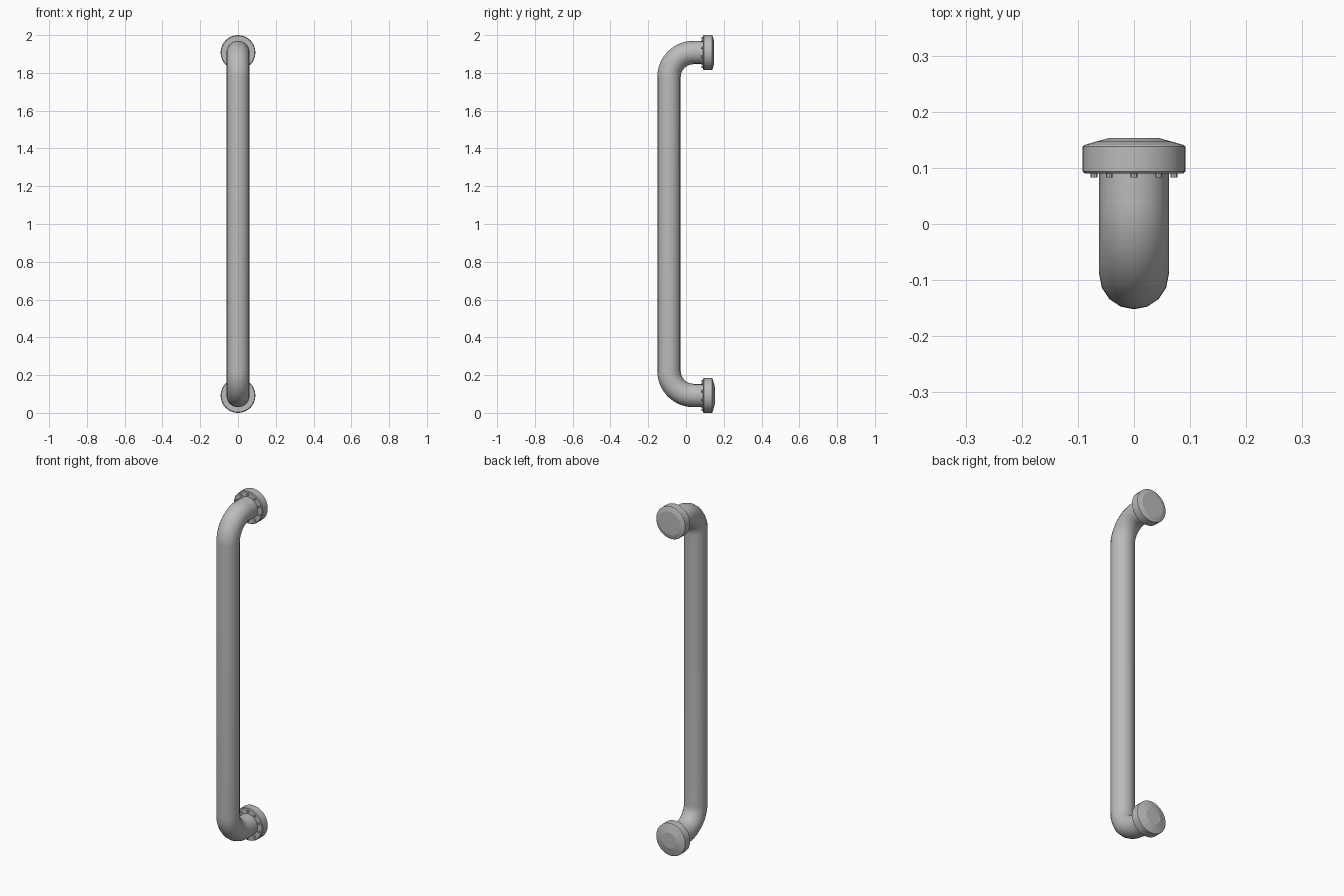
import bpy, bmesh, math
from mathutils import Matrix, Vector

cube = bpy.data.objects.get("Cube")
if cube:
    bpy.data.objects.remove(cube)

steel = bpy.data.materials.new("satin_grey_steel")
steel.use_nodes = True
grey = (0.5, 0.5, 0.5, 1)
steel.diffuse_color = grey
steel.node_tree.nodes["Principled BSDF"].inputs["Base Color"].default_value = grey

TUBE_R, FLANGE_R = 0.062, 0.092
LOW, HIGH = FLANGE_R, 2 - FLANGE_R
GRIP_Y, BEND_R, FACE_Y = -0.09, 0.13, 0.09


def finish(obj, angle=30):
    obj.data.materials.clear()
    obj.data.materials.append(steel)
    bpy.ops.object.select_all(action='DESELECT')
    obj.select_set(True)
    bpy.context.view_layer.objects.active = obj
    bpy.ops.object.shade_smooth_by_angle(angle=math.radians(angle))


def mesh_object(name, bm):
    bmesh.ops.recalc_face_normals(bm, faces=bm.faces)
    mesh = bpy.data.meshes.new(name)
    bm.to_mesh(mesh)
    bm.free()
    obj = bpy.data.objects.new(name, mesh)
    bpy.context.collection.objects.link(obj)
    return obj


def lathe(name, profile, z, segments=40):
    """Spin (radius, y) points around a line along y at height z."""
    bm = bmesh.new()
    verts = [bm.verts.new((r, y, z)) for r, y in profile]
    edges = [bm.edges.new(pair) for pair in zip(verts, verts[1:])]
    bmesh.ops.spin(bm, geom=verts + edges, cent=(0, 0, z), axis=(0, 1, 0),
                   angle=math.tau, steps=segments)
    bmesh.ops.remove_doubles(bm, verts=bm.verts, dist=1e-5)
    finish(mesh_object(name, bm), 14)


# Bent grab tube: straight grip with a quarter bend at each end
def bend(z_end, direction):
    centre = Vector((0, GRIP_Y + BEND_R, z_end - direction * BEND_R))
    angles = [math.pi / 2 * i / 14 for i in range(15)]
    return [centre + BEND_R * Vector((0, -math.cos(a), direction * math.sin(a)))
            for a in angles]


path = [Vector((0, FACE_Y + 0.02, LOW))] + bend(LOW, -1)[::-1]
path += bend(HIGH, 1) + [Vector((0, FACE_Y + 0.02, HIGH))]
curve = bpy.data.curves.new("grab_tube", 'CURVE')
curve.dimensions = '3D'
curve.bevel_depth = TUBE_R
curve.bevel_resolution = 6
curve.use_fill_caps = True
spline = curve.splines.new('POLY')
spline.points.add(len(path) - 1)
for point, co in zip(spline.points, path):
    point.co = (*co, 1)
tube = bpy.data.objects.new("grab_tube", curve)
bpy.context.collection.objects.link(tube)
bpy.ops.object.select_all(action='DESELECT')
tube.select_set(True)
bpy.context.view_layer.objects.active = tube
bpy.ops.object.convert(target='MESH')
finish(bpy.context.view_layer.objects.active)


# Wall flanges, each with a tapered back and a ring of ten bolts
def bolt_ring(name, z):
    bm = bmesh.new()
    for i in range(10):
        a = math.tau * i / 10
        spot = Vector((0.075 * math.sin(a), FACE_Y, z + 0.075 * math.cos(a)))
        bmesh.ops.create_cone(
            bm, cap_ends=True, segments=8, radius1=0.006, radius2=0.006, depth=0.014,
            matrix=Matrix.Translation(spot) @ Matrix.Rotation(math.pi / 2, 4, 'X'))
    finish(mesh_object(name, bm))


for side, z, back_r, back_y in (("lower", LOW, 0.045, 0.153),
                                ("upper", HIGH, 0.067, 0.147)):
    lathe(side + "_flange", [(0, FACE_Y), (FLANGE_R - 0.004, FACE_Y),
                             (FLANGE_R, FACE_Y + 0.004), (FLANGE_R, 0.138),
                             (FLANGE_R - 0.004, 0.141), (back_r, back_y),
                             (0, back_y)], z)
    bolt_ring(side + "_flange_bolts", z)
